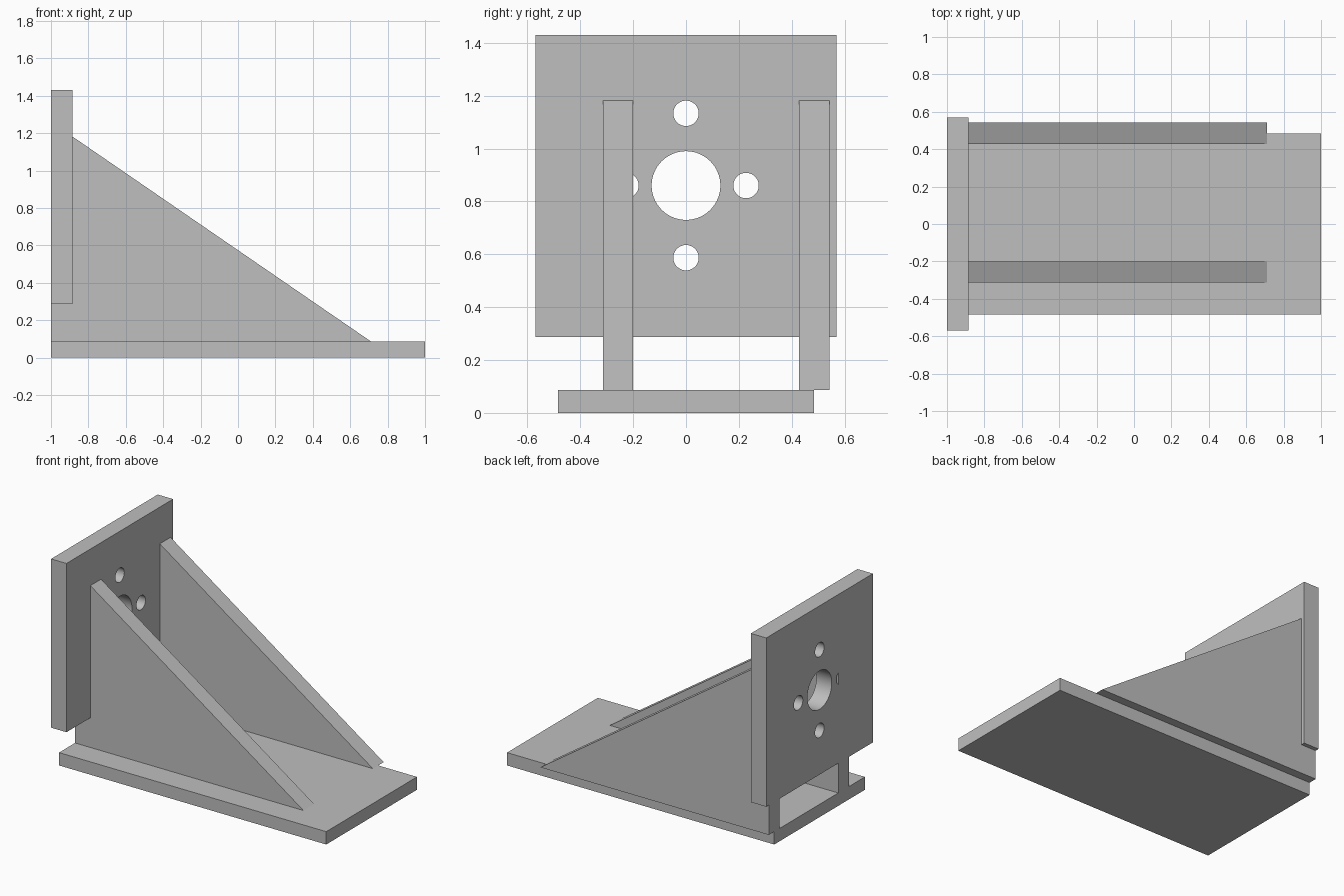
import bpy, bmesh
from math import pi
from mathutils import Matrix, Vector

cube = bpy.data.objects.get("Cube")
if cube:
    bpy.data.objects.remove(cube, do_unlink=True)

grey = bpy.data.materials.new("plain grey")
grey.use_nodes = True
colour = (0.52, 0.52, 0.52, 1)
grey.diffuse_color = colour
grey.node_tree.nodes["Principled BSDF"].inputs["Base Color"].default_value = colour


def finish(name, bm):
    bmesh.ops.recalc_face_normals(bm, faces=bm.faces)
    mesh = bpy.data.meshes.new(name)
    bm.to_mesh(mesh)
    bm.free()
    mesh.materials.append(grey)
    obj = bpy.data.objects.new(name, mesh)
    bpy.context.collection.objects.link(obj)
    return obj


def prism(name, profile, y0, y1):
    """Extrude an x-z profile from y0 to y1."""
    bm = bmesh.new()
    face = bm.faces.new([bm.verts.new((x, y0, z)) for x, z in profile])
    out = bmesh.ops.extrude_face_region(bm, geom=[face])
    verts = [v for v in out["geom"] if isinstance(v, bmesh.types.BMVert)]
    bmesh.ops.translate(bm, vec=(0, y1 - y0, 0), verts=verts)
    return finish(name, bm)


def box(name, x0, x1, y0, y1, z0, z1):
    return prism(name, [(x0, z0), (x1, z0), (x1, z1), (x0, z1)], y0, y1)


BACK, FACE = -1.0, -0.885     # the two sides of the upright plate
BASE_TOP = 0.087
HOLE_Z = 0.86

# Base and upright mounting plate
box("base_plate", BACK, 1, -0.485, 0.485, 0, BASE_TOP)
plate = box("mounting_plate", BACK, FACE, -0.57, 0.57, 0.288, 1.43)

# Central bore and four bolt holes
bm = bmesh.new()
holes = [(0, 0, 0.13), (0.227, 0, 0.048), (-0.227, 0, 0.048),
         (0, 0.273, 0.048), (0, -0.273, 0.048)]
for y, dz, r in holes:
    place = Matrix.Translation(Vector((BACK, y, HOLE_Z + dz))) @ Matrix.Rotation(pi / 2, 4, "Y")
    bmesh.ops.create_cone(bm, cap_ends=True, segments=64, radius1=r, radius2=r,
                          depth=0.6, matrix=place)
cutter = finish("hole_cutter", bm)
cutter.hide_render = True
cut = plate.modifiers.new("holes", "BOOLEAN")
cut.operation = "DIFFERENCE"
cut.solver = "EXACT"
cut.object = cutter
bpy.context.view_layer.objects.active = plate
plate.select_set(True)
bpy.ops.object.modifier_apply(modifier=cut.name)
bpy.data.objects.remove(cutter, do_unlink=True)
bpy.ops.object.shade_smooth_by_angle(angle=pi / 6)

# Triangular gussets, running through to the back of the plate
gusset = [(BACK, BASE_TOP), (0.71, BASE_TOP), (FACE, 1.182), (BACK, 1.182)]
prism("right_gusset", gusset, -0.314, -0.2)
prism("left_gusset", gusset, 0.428, 0.543)
